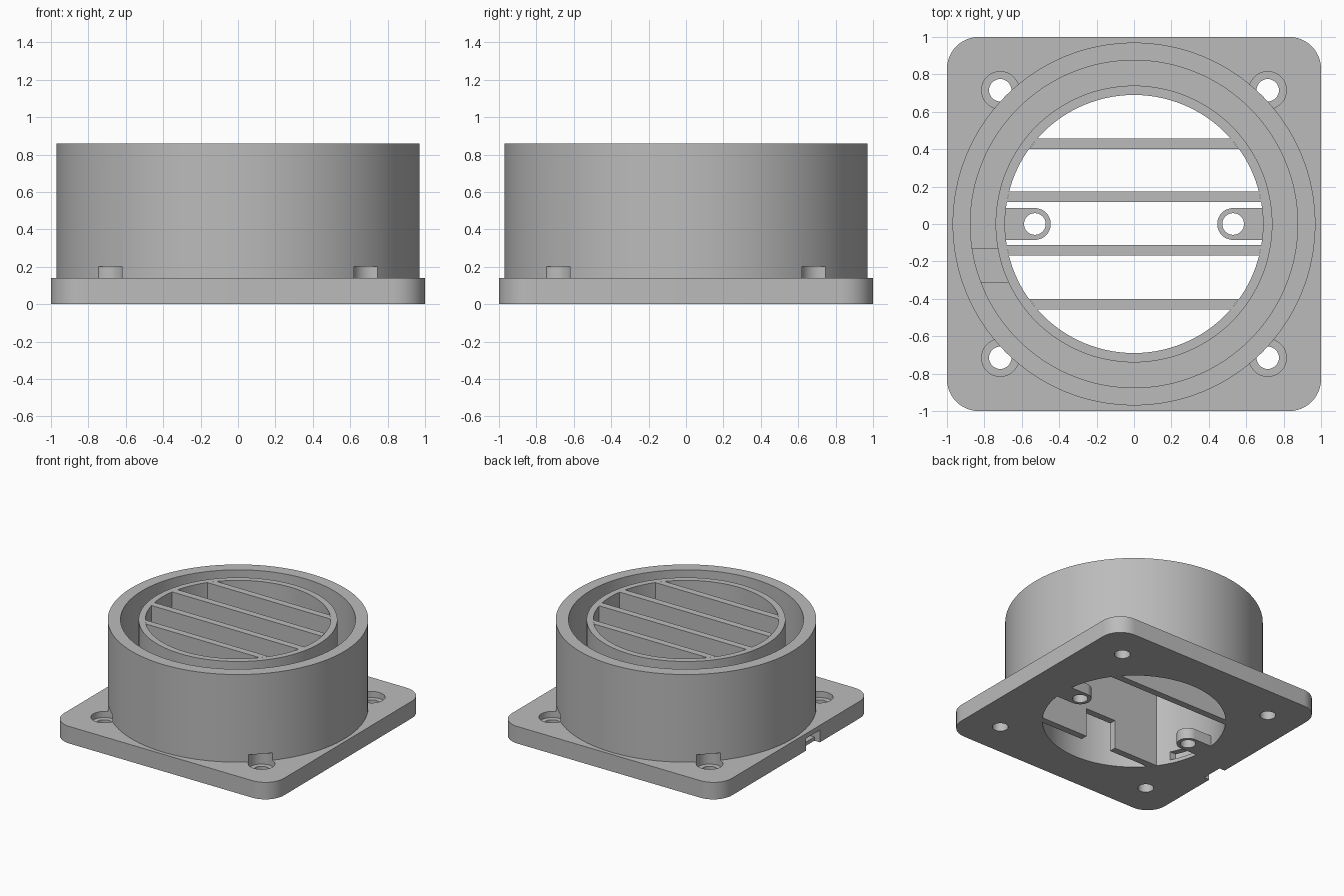
import bpy, bmesh
from math import sin, cos, pi, sqrt

if "Cube" in bpy.data.objects:
    bpy.data.objects.remove(bpy.data.objects["Cube"])

GREY = (0.5, 0.5, 0.5, 1)
mat = bpy.data.materials.new("matte_grey")
mat.use_nodes = True
mat.diffuse_color = GREY
mat.node_tree.nodes["Principled BSDF"].inputs["Base Color"].default_value = GREY

HEIGHT, PLATE = 0.86, 0.14
OUTER, GROOVE_OUT, GROOVE_IN, BORE = 0.97, 0.875, 0.74, 0.69


def arc(cx, cy, r, start, end, n):
    return [(cx + r * cos(start + (end - start) * i / n),
             cy + r * sin(start + (end - start) * i / n)) for i in range(n + 1)]


def circle(cx, cy, r, n=128):
    return arc(cx, cy, r, 0, 2 * pi, n)[:-1]


def rect(x0, x1, y0, y1):
    return [(x0, y0), (x1, y0), (x1, y1), (x0, y1)]


def prism(name, outline, z0, z1):
    """Extrude a flat outline from z0 up to z1."""
    bm = bmesh.new()
    face = bm.faces.new([bm.verts.new((x, y, z0)) for x, y in outline])
    top = bmesh.ops.extrude_face_region(bm, geom=[face])["geom"]
    for v in top:
        if isinstance(v, bmesh.types.BMVert):
            v.co.z = z1
    bmesh.ops.recalc_face_normals(bm, faces=bm.faces)
    mesh = bpy.data.meshes.new(name)
    bm.to_mesh(mesh)
    bm.free()
    mesh.materials.append(mat)
    obj = bpy.data.objects.new(name, mesh)
    bpy.context.collection.objects.link(obj)
    return obj


def activate(obj):
    bpy.ops.object.select_all(action="DESELECT")
    obj.select_set(True)
    bpy.context.view_layer.objects.active = obj


def combine(obj, tool, operation="DIFFERENCE"):
    activate(obj)
    mod = obj.modifiers.new("cut", "BOOLEAN")
    mod.operation, mod.solver, mod.object = operation, "EXACT", tool
    bpy.ops.object.modifier_apply(modifier=mod.name)
    bpy.data.objects.remove(tool)


def smooth(obj):
    activate(obj)
    bpy.ops.object.shade_smooth_by_angle(angle=0.5)


# Square base plate with rounded corners
R = 0.17
outline = []
for i, (sx, sy) in enumerate([(1, 1), (-1, 1), (-1, -1), (1, -1)]):
    outline += arc(sx * (1 - R), sy * (1 - R), R, i * pi / 2, (i + 1) * pi / 2, 12)
housing = prism("housing", outline, 0, PLATE)

# Round drum, its ring groove and the open bore
combine(housing, prism("drum", circle(0, 0, OUTER), 0.05, HEIGHT), "UNION")
groove = prism("groove_cutter", circle(0, 0, GROOVE_OUT), 0.06, 1)
combine(groove, prism("groove_core", circle(0, 0, GROOVE_IN), -0.1, 1.2))
combine(housing, groove)
combine(housing, prism("bore_cutter", circle(0, 0, BORE), -0.1, 1))

# Counterbored corner screw holes
C = 0.715
for sx in (-1, 1):
    for sy in (-1, 1):
        combine(housing, prism("counterbore", circle(sx * C, sy * C, 0.1, 40), 0.09, 0.2))
        combine(housing, prism("screw_hole", circle(sx * C, sy * C, 0.06, 32), -0.1, 0.15))

# Cable channel through the right wall, open below at the rim
combine(housing, prism("cable_channel", rect(-1.1, -0.55, -0.31, -0.13), 0.03, 0.1))
combine(housing, prism("cable_mouth", rect(-1.1, -0.95, -0.31, -0.13), -0.1, 0.09))
smooth(housing)

# Grille bars: outer pair full depth, inner pair only in the upper part
for label, y, bottom in (("front_outer", -0.43, 0), ("front_inner", -0.14, 0.45),
                         ("back_inner", 0.145, 0.45), ("back_outer", 0.43, 0)):
    lo, hi = y - 0.028, y + 0.028
    xl, xh = (sqrt(BORE ** 2 - v ** 2) for v in (lo, hi))
    bar = prism(label + "_bar", [(-xl, lo), (xl, lo), (xh, hi), (-xh, hi)], bottom, HEIGHT)
    if label == "front_outer":
        combine(bar, prism("bar_notch", rect(-0.15, 0.13, -0.6, -0.3), -0.1, 0.24))

# Inner mounting tabs with rounded ends
for side, s in (("left", 1), ("right", -1)):
    tab_outline = [(s * x, y) for x, y in
                   arc(0.53, 0, 0.085, pi / 2, 3 * pi / 2, 20) + [(BORE, -0.085), (BORE, 0.085)]]
    tab = prism(side + "_mounting_tab", tab_outline, 0, 0.09)
    combine(tab, prism("tab_hole", circle(s * 0.53, 0, 0.058, 32), -0.1, 0.3))
    smooth(tab)
